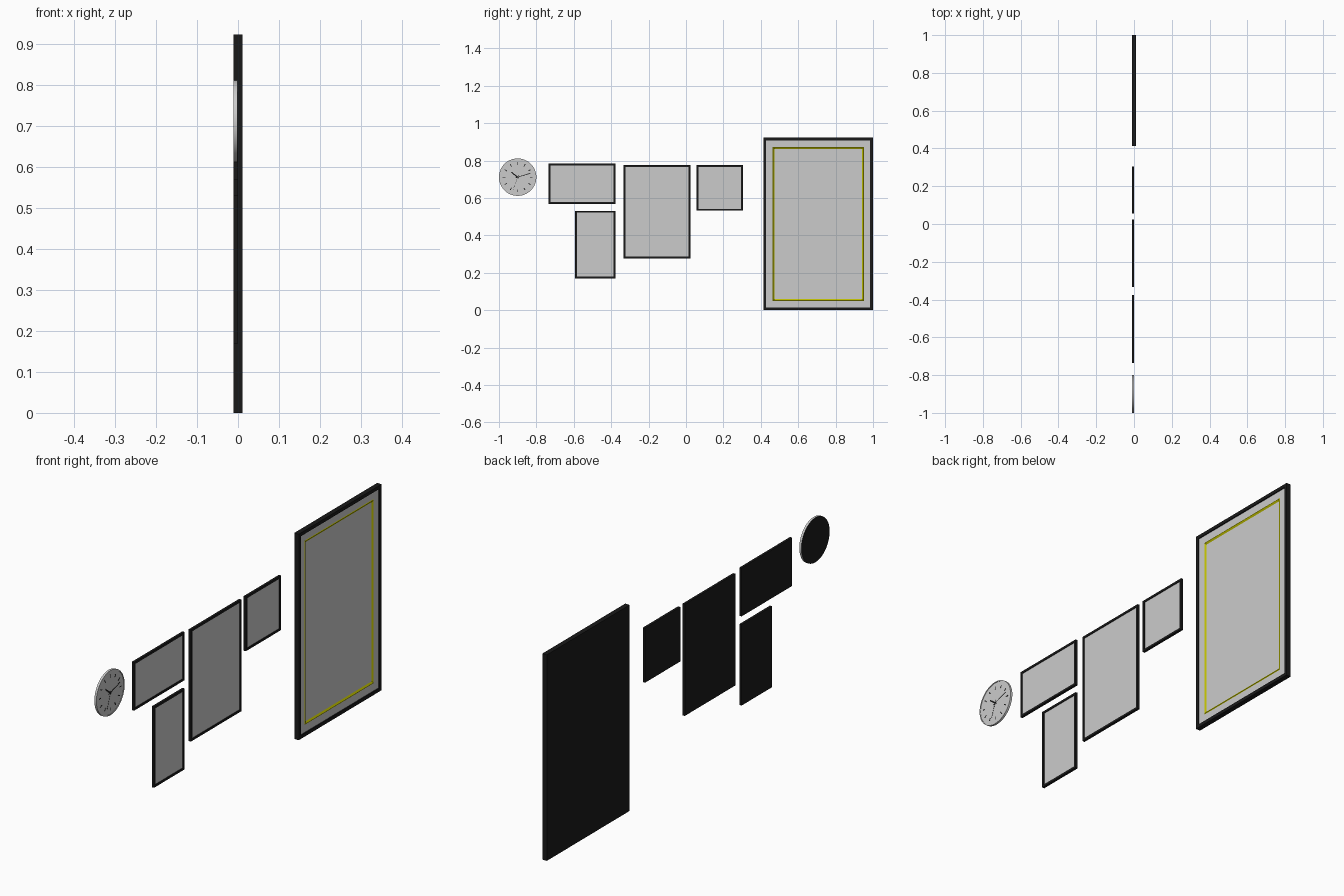
import bpy, bmesh, math
from mathutils import Matrix

if "Cube" in bpy.data.objects:
    bpy.data.objects.remove(bpy.data.objects["Cube"])

BACK = -0.011


def material(name, color):
    m = bpy.data.materials.new(name)
    m.diffuse_color = color
    m.use_nodes = True
    m.node_tree.nodes["Principled BSDF"].inputs["Base Color"].default_value = m.diffuse_color
    return m


black = material("black", (0.01, 0.01, 0.01, 1))
gold = material("gold", (0.5, 0.5, 0.0, 1))


def finish(name, bm, mat=None):
    me = bpy.data.meshes.new(name)
    bm.to_mesh(me)
    bm.free()
    ob = bpy.data.objects.new(name, me)
    bpy.context.collection.objects.link(ob)
    if mat:
        me.materials.append(mat)
    return ob


def rect_rings(name, rect, rings, mat=None, cap_start=False, cap_end=False):
    """Bridge mitred rectangles given as (inset, x) steps, facing +x."""
    y0, y1, z0, z1 = rect
    bm = bmesh.new()
    loops = []
    for d, x in rings:
        pts = [(y0 + d, z0 + d), (y1 - d, z0 + d), (y1 - d, z1 - d), (y0 + d, z1 - d)]
        loops.append([bm.verts.new((x, y, z)) for y, z in pts])
    for a, b in zip(loops, loops[1:]):
        for i in range(4):
            j = (i + 1) % 4
            bm.faces.new((a[i], a[j], b[j], b[i]))
    if cap_start:
        bm.faces.new(loops[0][::-1])
    if cap_end:
        bm.faces.new(loops[-1])
    return finish(name, bm, mat)


def frame(name, rect, border, front, recess):
    rect_rings(name + "_frame", rect,
               [(0, BACK), (0, front), (border, front), (border, front - recess)],
               black, cap_start=True)


# small picture frames with recessed panels
pictures = {
    "wide_picture": (-0.735, -0.377, 0.568, 0.784),
    "tall_picture": (-0.594, -0.377, 0.169, 0.531),
    "large_picture": (-0.333, 0.024, 0.276, 0.776),
    "square_picture": (0.056, 0.305, 0.532, 0.776),
}
for name, rect in pictures.items():
    frame(name, rect, 0.010, 0.0, 0.003)
    rect_rings(name + "_panel", rect, [(0.010, -0.003)], cap_end=True)

# big frame: mat board, gold bevelled trim and inner picture
big = (0.414, 1.0, 0.0, 0.922)
frame("big_picture", big, 0.015, 0.011, 0.005)
rect_rings("mat_board", big, [(0.015, 0.006), (0.049, 0.006)])
rect_rings("gold_trim", big, [(0.049, 0.006), (0.052, 0.008), (0.060, 0.003)], gold)
rect_rings("big_panel", big, [(0.060, 0.003)], cap_end=True)

# clock, turned so its dial faces +x
CY, CZ, R = -0.9, 0.711, 0.1


def disc_rings(name, rings, mat=None, cap_start=False, cap_end=False, n=64):
    bm = bmesh.new()
    loops = [[bm.verts.new((x, CY + r * math.cos(2 * math.pi * i / n),
                            CZ + r * math.sin(2 * math.pi * i / n))) for i in range(n)]
             for r, x in rings]
    for a, b in zip(loops, loops[1:]):
        for i in range(n):
            j = (i + 1) % n
            bm.faces.new((a[i], a[j], b[j], b[i])).smooth = True
    if cap_start:
        bm.faces.new(loops[0][::-1])
    if cap_end:
        bm.faces.new(loops[-1])
    ob = finish(name, bm, mat)
    ob.data.set_sharp_from_angle(angle=math.radians(30))
    return ob


disc_rings("clock_back", [(R, BACK)], black, cap_start=True)
disc_rings("clock_rim", [(R, BACK), (R, -0.001), (0.096, -0.001), (0.096, -0.003)])
disc_rings("clock_dial", [(0.096, -0.003)], cap_end=True)


def bar(bm, angle, r0, r1, width, x):
    """Thin bar along a clock direction, degrees clockwise from twelve."""
    m = (Matrix.Translation((x, CY, CZ)) @ Matrix.Rotation(-math.radians(angle), 4, 'X')
         @ Matrix.Translation((0, 0, (r0 + r1) / 2))
         @ Matrix.Diagonal((0.0008, width, r1 - r0, 1)))
    bmesh.ops.create_cube(bm, size=1, matrix=m)


bm = bmesh.new()
for h in range(12):
    bar(bm, h * 30, 0.066, 0.080, 0.004, -0.0027)
finish("hour_marks", bm, black)

for name, args in {
    "hour_hand": (308, -0.008, 0.042, 0.006, -0.0022),
    "minute_hand": (73, -0.012, 0.072, 0.0035, -0.0016),
    "second_hand": (200, -0.012, 0.070, 0.0012, -0.0010),
}.items():
    bm = bmesh.new()
    bar(bm, *args)
    finish(name, bm, black)
